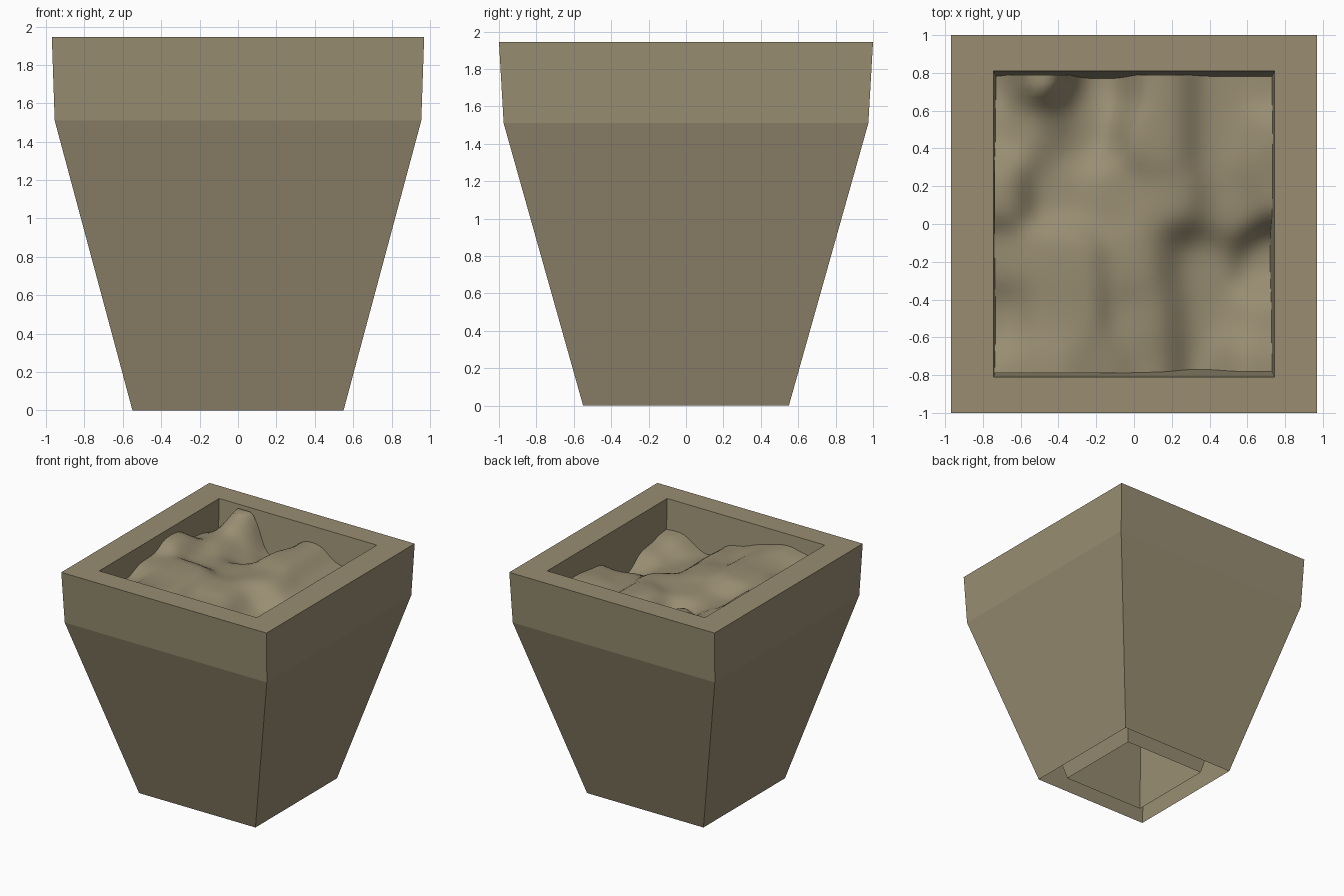
import bpy
import bmesh
import math

default_cube = bpy.data.objects.get("Cube")
if default_cube:
    bpy.data.objects.remove(default_cube, do_unlink=True)


def make_material(name, colour):
    material = bpy.data.materials.new(name)
    material.use_nodes = True
    material.diffuse_color = colour
    material.node_tree.nodes["Principled BSDF"].inputs["Base Color"].default_value = colour
    return material


def make_object(name, bm, material):
    mesh = bpy.data.meshes.new(name)
    bm.to_mesh(mesh)
    bm.free()
    mesh.materials.append(material)
    obj = bpy.data.objects.new(name, mesh)
    bpy.context.collection.objects.link(obj)
    return obj


def rectangle_loop(bm, half_x, half_y, z):
    corners = ((-1, -1), (1, -1), (1, 1), (-1, 1))
    return [bm.verts.new((sx * half_x, sy * half_y, z)) for sx, sy in corners]


sandy_brown = make_material("sandy_brown", (0.32, 0.27, 0.17, 1))

# Pot: outer wall, flat rim and inner wall, open underneath
pot_profile = [
    (0.55, 0.55, 0),
    (0.955, 0.975, 1.51),
    (0.97, 1, 1.945),
    (0.745, 0.81, 1.945),
    (0.72, 0.76, 1.51),
    (0.385, 0.385, 0),
]
bm = bmesh.new()
loops = [rectangle_loop(bm, *section) for section in pot_profile]
for lower, upper in zip(loops, loops[1:]):
    for i in range(4):
        j = (i + 1) % 4
        bm.faces.new((lower[i], lower[j], upper[j], upper[i]))
make_object("pot", bm, sandy_brown)

# Soil: smooth uneven sheet blended from a few mounds and hollows (x, y, height)
soil_points = [
    (-.75, .8, 1.66), (-.5, .82, 2.0), (-.2, .8, 1.58), (.15, .8, 1.82),
    (.45, .8, 1.69), (.75, .8, 1.7),
    (-.75, .5, 1.74), (-.3, .5, 1.64), (.15, .45, 1.82), (.45, .45, 1.69),
    (.75, .4, 1.77), (-.5, .5, 1.82),
    (-.75, .2, 1.89), (-.4, .2, 1.74), (-.1, .15, 1.76), (.2, .1, 1.79),
    (.5, .1, 1.68), (.75, .2, 1.74),
    (-.75, -.2, 1.81), (-.4, -.2, 1.84), (.05, -.2, 1.78), (.32, -.2, 1.6),
    (.75, -.2, 1.52),
    (-.75, -.5, 1.74), (-.4, -.5, 1.83), (.08, -.5, 1.75), (.36, -.5, 1.59),
    (.75, -.5, 1.65),
    (-.6, -.8, 1.82), (-.37, -.8, 1.88), (-.2, -.8, 1.79), (.1, -.8, 1.73),
    (.38, -.8, 1.55), (.55, -.8, 1.73), (.75, -.8, 1.69),
]


def soil_height(x, y):
    total = weight_sum = 0
    for px, py, height in soil_points:
        weight = math.exp(-((x - px) ** 2 + (y - py) ** 2) / 0.025)
        total += weight * height
        weight_sum += weight
    return min(total / weight_sum, 1.92)


bm = bmesh.new()
bmesh.ops.create_grid(bm, x_segments=40, y_segments=40, size=1)
for vert in bm.verts:
    vert.co.x *= 0.738
    vert.co.y *= 0.79
    vert.co.z = soil_height(vert.co.x, vert.co.y)
for face in bm.faces:
    face.smooth = True
make_object("soil", bm, sandy_brown)
